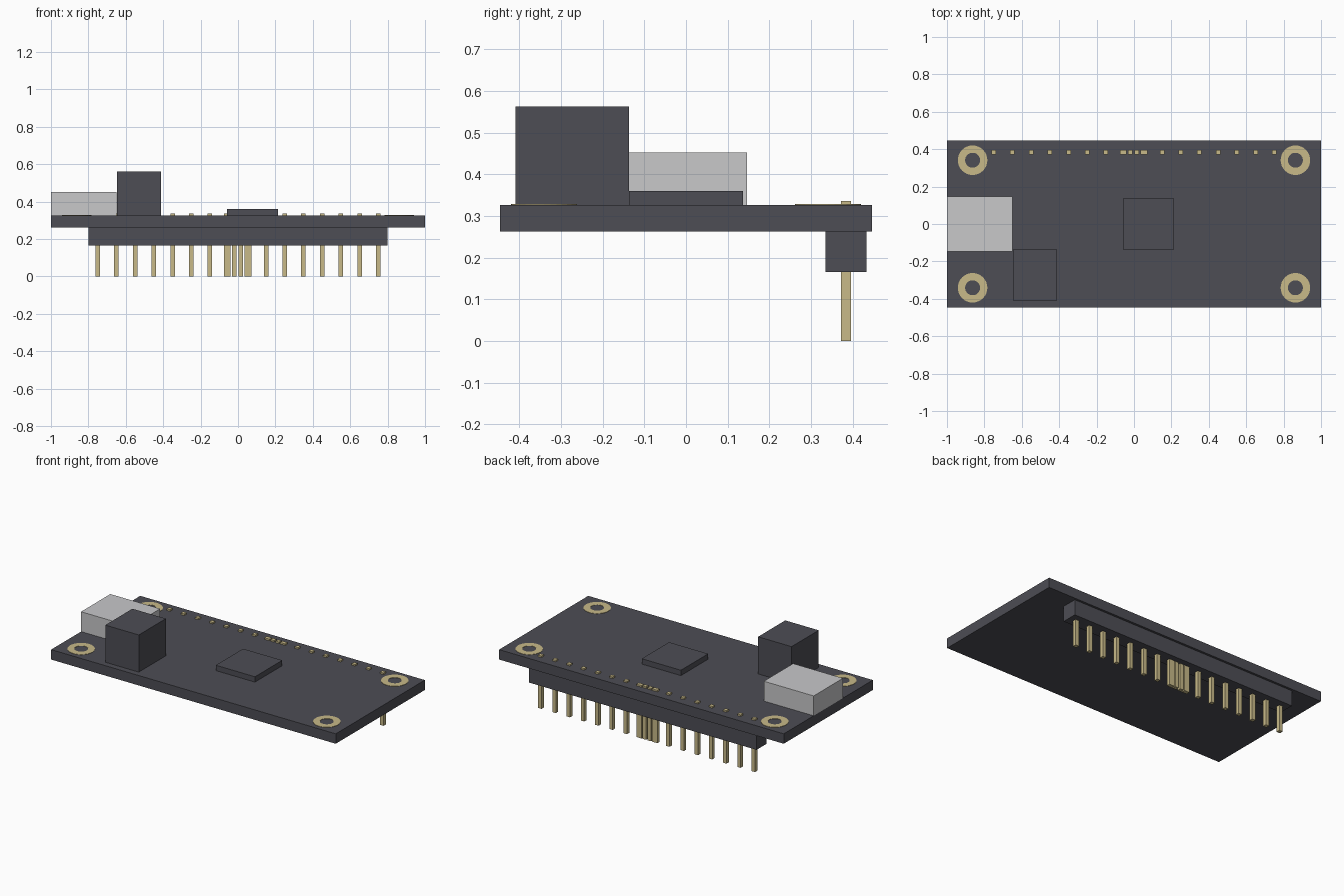
import bpy
import bmesh
from mathutils import Matrix, Vector

if "Cube" in bpy.data.objects:
    bpy.data.objects.remove(bpy.data.objects["Cube"], do_unlink=True)


def material(name, rgb):
    mat = bpy.data.materials.new(name)
    mat.use_nodes = True
    colour = (*rgb, 1)
    mat.diffuse_color = colour
    mat.node_tree.nodes["Principled BSDF"].inputs["Base Color"].default_value = colour
    return mat


charcoal = material("charcoal", (0.075, 0.075, 0.09))
silver = material("silver", (0.58, 0.58, 0.59))
gold = material("gold", (0.58, 0.49, 0.25))


def finish(name, bm, mat):
    mesh = bpy.data.meshes.new(name)
    bm.to_mesh(mesh)
    bm.free()
    mesh.materials.append(mat)
    obj = bpy.data.objects.new(name, mesh)
    bpy.context.collection.objects.link(obj)
    return obj


def box(name, low, high, mat):
    low, high = Vector(low), Vector(high)
    bm = bmesh.new()
    place = Matrix.Translation((low + high) / 2) @ Matrix.Diagonal((*(high - low), 1))
    bmesh.ops.create_cube(bm, size=1, matrix=place)
    return finish(name, bm, mat)


def ring(name, x, y, z, outer, inner, height):
    # Flat annulus with a short outer and inner wall
    bm = bmesh.new()
    loops = []
    for radius in (outer, inner):
        made = bmesh.ops.create_circle(bm, segments=32, radius=radius,
                                       matrix=Matrix.Translation((x, y, z)))
        loops.append(made["verts"])
    edges = list(bm.edges)
    faces = bmesh.ops.bridge_loops(bm, edges=edges)["faces"]
    solid = bmesh.ops.extrude_face_region(bm, geom=faces, use_keep_orig=True)
    top = [v for v in solid["geom"] if isinstance(v, bmesh.types.BMVert)]
    bmesh.ops.translate(bm, verts=top, vec=(0, 0, height))
    bmesh.ops.recalc_face_normals(bm, faces=bm.faces)
    return finish(name, bm, gold)


BOTTOM, TOP = 0.263, 0.326

# Board and the parts mounted on it
box("circuit_board", (-1, -0.447, BOTTOM), (1, 0.447, TOP), charcoal)
box("main_chip", (-0.06, -0.137, TOP), (0.215, 0.137, 0.36), charcoal)
box("tall_socket", (-0.646, -0.409, TOP), (-0.411, -0.137, 0.562), charcoal)
box("cable_port", (-1, -0.147, TOP), (-0.65, 0.147, 0.452), silver)

# Plated rings around the corner mounting points
for side, x in (("right", -0.863), ("left", 0.863)):
    for end, y in (("front", -0.341), ("back", 0.341)):
        ring(f"{end}_{side}_mount_ring", x, y, TOP, 0.079, 0.04, 0.002)

# Pin header under the back edge
box("header_strip", (-0.799, 0.335, 0.165), (0.799, 0.433, BOTTOM), charcoal)

# Evenly spaced outer pins with a tight cluster in the middle
pin_x = [side * (0.15 + 0.1 * i) for side in (-1, 1) for i in range(7)]
pin_x += [-0.064, -0.051, -0.02, 0.016, 0.047, 0.059]
for number, x in enumerate(sorted(pin_x), 1):
    box(f"header_pin_{number}", (x - 0.012, 0.372, 0), (x + 0.012, 0.396, 0.336), gold)
